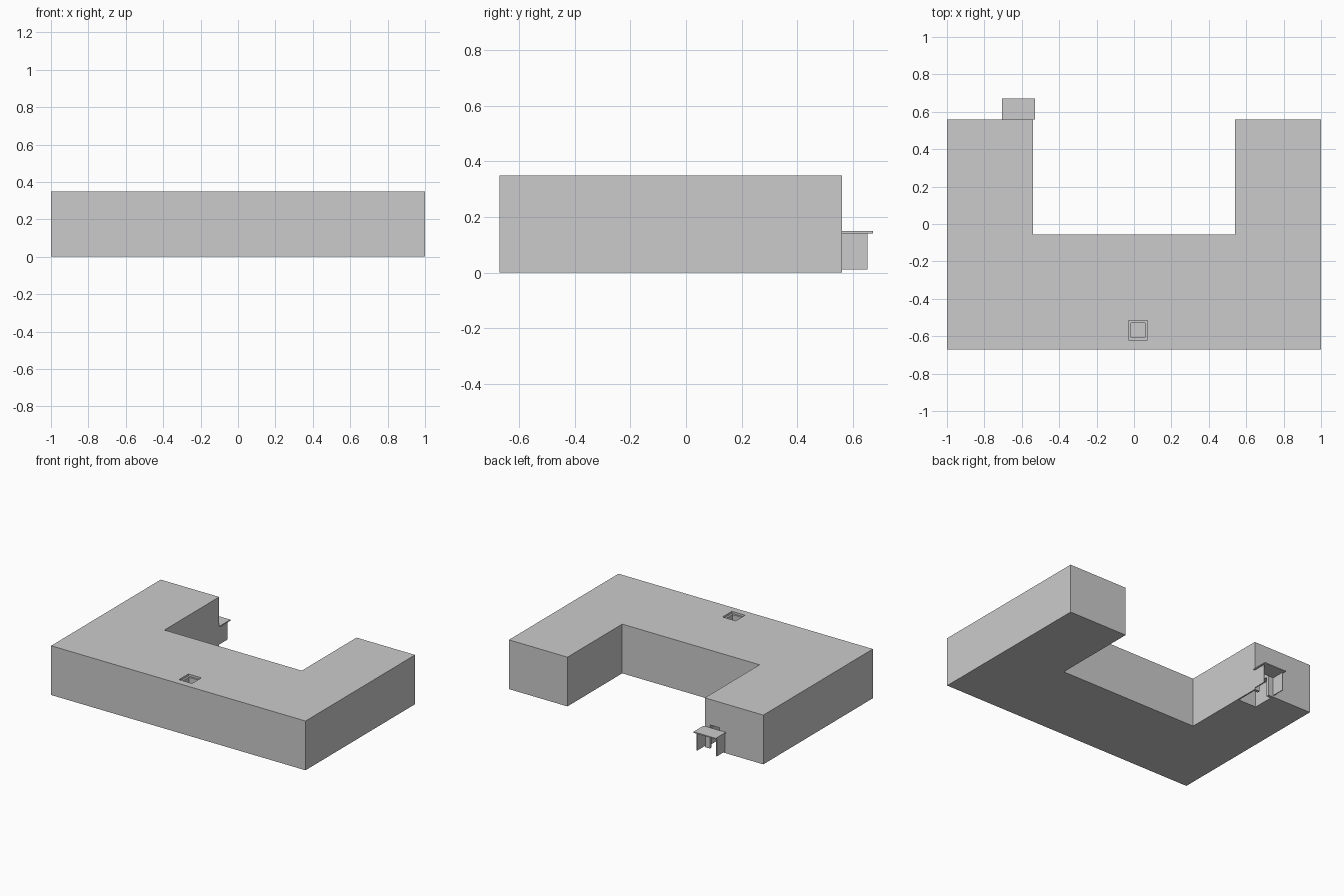
import bpy, bmesh

if "Cube" in bpy.data.objects:
    bpy.data.objects.remove(bpy.data.objects["Cube"])


def box(name, x0, x1, y0, y1, z0, z1):
    bm = bmesh.new()
    bmesh.ops.create_cube(bm, size=1)
    for v in bm.verts:
        v.co.x = x1 if v.co.x > 0 else x0
        v.co.y = y1 if v.co.y > 0 else y0
        v.co.z = z1 if v.co.z > 0 else z0
    return link(name, bm)


def link(name, bm):
    me = bpy.data.meshes.new(name)
    bm.to_mesh(me)
    bm.free()
    ob = bpy.data.objects.new(name, me)
    bpy.context.collection.objects.link(ob)
    return ob


def cut(target, *dims):
    cutter = box("cutter", *dims)
    cutter.hide_render = True
    mod = target.modifiers.new("cut", 'BOOLEAN')
    mod.operation = 'DIFFERENCE'
    mod.solver = 'EXACT'
    mod.object = cutter
    bpy.context.view_layer.objects.active = target
    bpy.ops.object.modifier_apply(modifier=mod.name)
    bpy.data.objects.remove(cutter)


# U-shaped building block
H = 0.35
outline = [(-1, -0.67), (1, -0.67), (1, 0.56), (0.54, 0.56),
           (0.54, -0.055), (-0.54, -0.055), (-0.54, 0.56), (-1, 0.56)]
bm = bmesh.new()
base = bm.faces.new([bm.verts.new((x, y, 0)) for x, y in outline])
top = bmesh.ops.extrude_face_region(bm, geom=[base])["geom"]
bmesh.ops.translate(bm, vec=(0, 0, H),
                    verts=[g for g in top if isinstance(g, bmesh.types.BMVert)])
bmesh.ops.recalc_face_normals(bm, faces=bm.faces)
building = link("building", bm)

# Stepped roof hatch
cut(building, -0.03, 0.073, -0.62, -0.515, 0.335, 0.4)
cut(building, -0.017, 0.06, -0.607, -0.528, 0.29, 0.4)

# Lobby open underneath, and doorway reaching just above the canopy
cut(building, -0.69, -0.55, 0.39, 0.54, -0.05, 0.14)
cut(building, -0.655, -0.58, 0.5, 0.6, -0.05, 0.168)

# Entrance porch: canopy slab on two thin side walls
box("porch_canopy", -0.705, -0.53, 0.56, 0.672, 0.141, 0.149)
for side, x in (("left", -0.70), ("right", -0.546)):
    box("porch_wall_" + side, x, x + 0.006, 0.56, 0.652, 0.012, 0.141)
